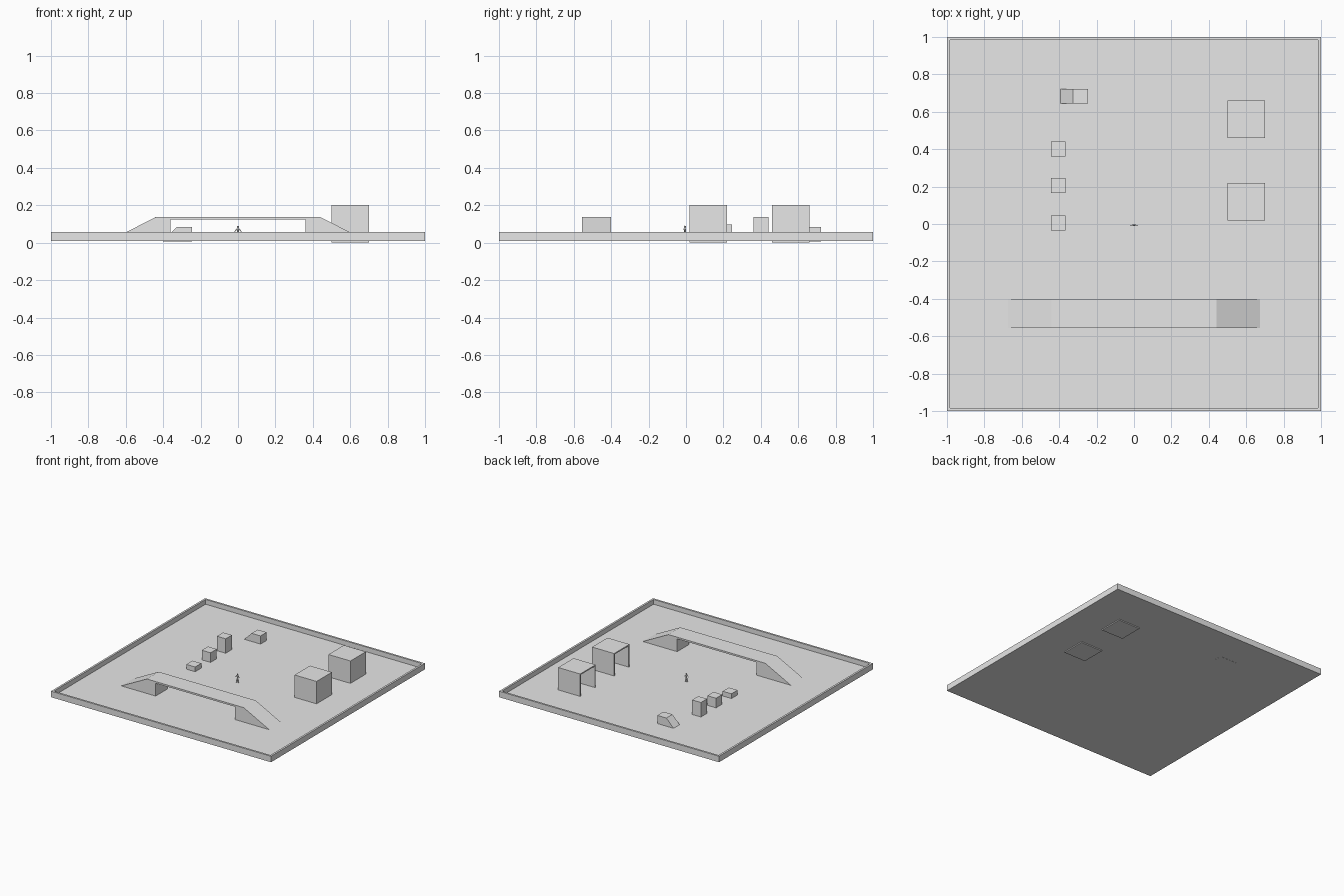
import bpy
import bmesh
import math
from mathutils import Vector

if "Cube" in bpy.data.objects:
    bpy.data.objects.remove(bpy.data.objects["Cube"])

grey = bpy.data.materials.new("plain_grey")
grey.diffuse_color = (0.8, 0.8, 0.8, 1)
grey.use_nodes = True
grey.node_tree.nodes["Principled BSDF"].inputs["Base Color"].default_value = grey.diffuse_color


def finish(name, bm):
    """Turn a bmesh into a named grey object."""
    bmesh.ops.recalc_face_normals(bm, faces=bm.faces)
    mesh = bpy.data.meshes.new(name)
    bm.to_mesh(mesh)
    bm.free()
    mesh.materials.append(grey)
    ob = bpy.data.objects.new(name, mesh)
    bpy.context.collection.objects.link(ob)
    return ob


def prism(name, profile, axis, start, end):
    """Extrude an outline: axis 'y' takes (x, z) points, axis 'z' takes (x, y)."""
    bm = bmesh.new()
    if axis == 'y':
        pts = [(a, start, b) for a, b in profile]
        move = Vector((0, end - start, 0))
    else:
        pts = [(a, b, start) for a, b in profile]
        move = Vector((0, 0, end - start))
    face = bm.faces.new([bm.verts.new(p) for p in pts])
    geo = bmesh.ops.extrude_face_region(bm, geom=[face])["geom"]
    bmesh.ops.translate(bm, vec=move,
                        verts=[g for g in geo if isinstance(g, bmesh.types.BMVert)])
    return finish(name, bm)


def box(name, x0, x1, y0, y1, z0, z1):
    return prism(name, [(x0, y0), (x1, y0), (x1, y1), (x0, y1)], 'z', z0, z1)


def limb(name, a, b, r0, r1):
    """Tapered six-sided limb between two points."""
    a, b = Vector(a), Vector(b)
    d = b - a
    bm = bmesh.new()
    bmesh.ops.create_cone(bm, cap_ends=True, segments=6, radius1=r0,
                          radius2=r1, depth=d.length)
    rot = d.to_track_quat('Z', 'Y').to_matrix()
    bmesh.ops.rotate(bm, verts=bm.verts, matrix=rot)
    bmesh.ops.translate(bm, verts=bm.verts, vec=(a + b) / 2)
    return finish(name, bm)


BASE, FLOOR, RIM, T = 0.008, 0.018, 0.057, 0.016

# Arena floor and surrounding walls
box("floor", -1 + T, 1 - T, -1 + T, 1 - T, BASE, FLOOR)
box("front_wall", -1, 1, -1, -1 + T, BASE, RIM)
box("back_wall", -1, 1, 1 - T, 1, BASE, RIM)
box("left_wall", -1, -1 + T, -1 + T, 1 - T, BASE, RIM)
box("right_wall", 1 - T, 1, -1 + T, 1 - T, BASE, RIM)

# Bridge with a ramp at each end
half = [(0.675, 0.017), (0.44, 0.137)]
under = [(0.36, 0.123), (0.36, 0.017)]
outline = (half + [(-x, z) for x, z in reversed(half)]
           + [(-x, z) for x, z in reversed(under)] + under)
prism("bridge", outline, 'y', -0.555, -0.40)

# Three blocks of rising height
for i, (y, top) in enumerate([(0.005, 0.057), (0.205, 0.097), (0.402, 0.137)]):
    box(f"block_{i + 1}", -0.445, -0.365, y - 0.04, y + 0.04, 0.012, top)

# Small wedge with a flat top
prism("wedge", [(-0.403, 0.007), (-0.245, 0.007), (-0.245, 0.085), (-0.327, 0.085)],
      'y', 0.643, 0.722)

# Two shelters, open on the left side
w = 0.01
shell = [(0.5, 0), (0.7, 0), (0.7, 0.202), (0.5, 0.202),
         (0.5, 0.202 - w), (0.7 - w, 0.202 - w), (0.7 - w, w), (0.5, w)]
for n, y in (("near", 0.02), ("far", 0.46)):
    prism(f"{n}_shelter_shell", shell, 'y', y, y + 0.2)
    for side, s in (("front", y), ("back", y + 0.2 - w)):
        box(f"{n}_shelter_{side}_wall", 0.5, 0.7 - w, s, s + w, w, 0.202 - w)

# Tiny standing figure
Y = -0.006
limb("figure_torso", (0, Y, 0.048), (0, Y, 0.076), 0.005, 0.0065)
bm = bmesh.new()
bmesh.ops.create_icosphere(bm, subdivisions=2, radius=0.006)
bmesh.ops.translate(bm, verts=bm.verts, vec=(0, Y, 0.085))
finish("figure_head", bm)
for side, s in (("left", -1), ("right", 1)):
    limb(f"figure_{side}_arm", (s * 0.005, Y, 0.075), (s * 0.019, Y, 0.058), 0.0025, 0.0018)
    limb(f"figure_{side}_leg", (s * 0.003, Y, 0.05), (s * 0.007, Y, 0.018), 0.0035, 0.0025)
    box(f"figure_{side}_foot", s * 0.007 - 0.0025, s * 0.007 + 0.0025,
        Y - 0.006, Y + 0.003, 0.017, 0.021)
